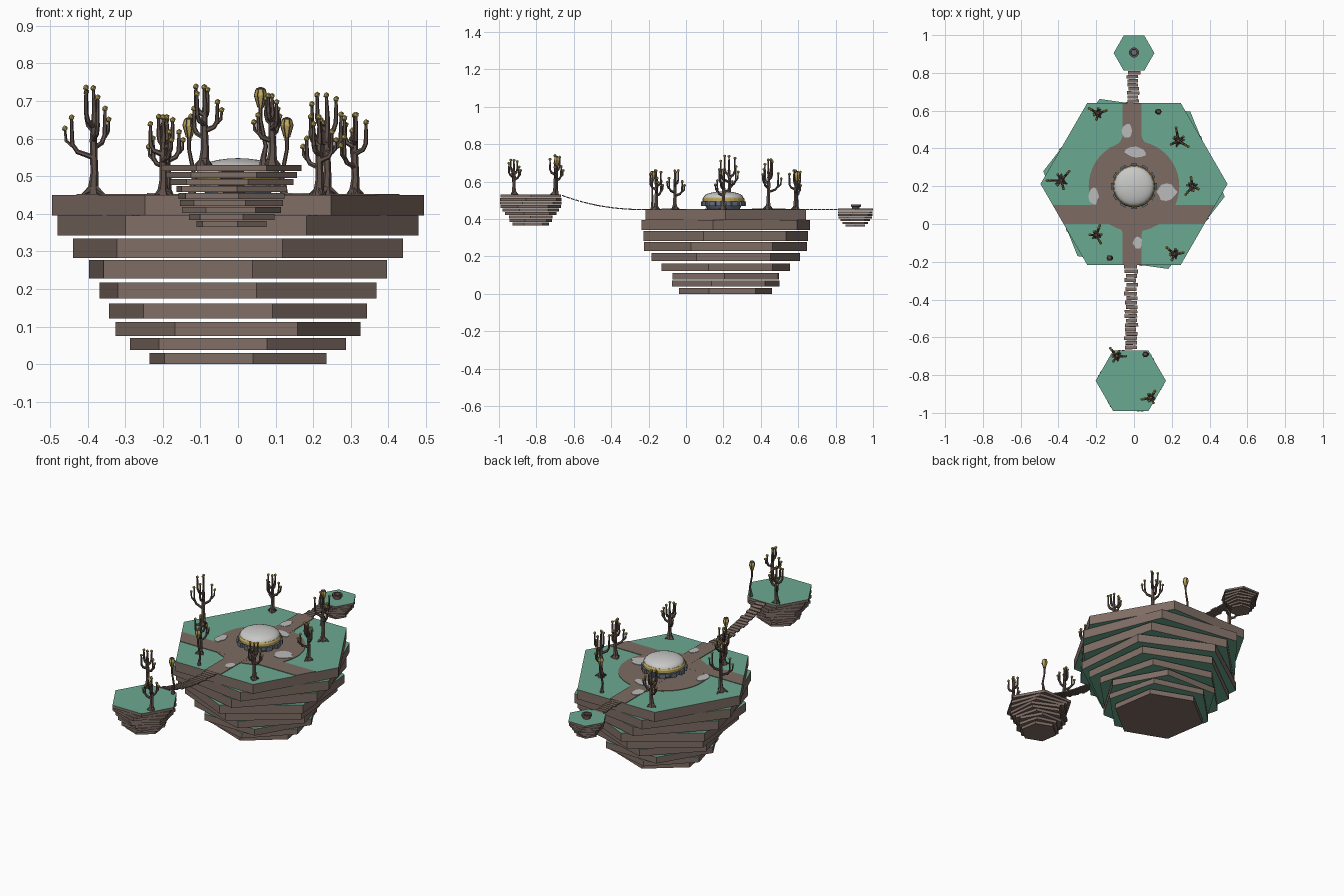
import bpy, bmesh, math, random
from mathutils import Vector, Matrix

if "Cube" in bpy.data.objects:
    bpy.data.objects.remove(bpy.data.objects["Cube"])
random.seed(4)

def material(name, rgb):
    m = bpy.data.materials.new(name)
    m.diffuse_color = (*rgb, 1)
    m.use_nodes = True
    m.node_tree.nodes["Principled BSDF"].inputs["Base Color"].default_value = m.diffuse_color
    return m

GREEN = material("grass green", (0.148, 0.40, 0.285))
ROCK = material("rock brown", (0.215, 0.155, 0.130))
PATH = material("path brown", (0.205, 0.150, 0.125))
WOOD = material("bark brown", (0.120, 0.085, 0.072))
GOLD = material("warm gold", (0.53, 0.40, 0.11))
SLATE = material("slate blue", (0.13, 0.16, 0.21))
STONE = material("pale stone", (0.50, 0.50, 0.50))
DOME = material("dome grey", (0.58, 0.58, 0.57))

def finish(name, bm, mats, smooth=False):
    me = bpy.data.meshes.new(name)
    bm.normal_update()
    bm.to_mesh(me)
    bm.free()
    for m in mats:
        me.materials.append(m)
    ob = bpy.data.objects.new(name, me)
    bpy.context.collection.objects.link(ob)
    if smooth:
        for o in bpy.context.selected_objects:
            o.select_set(False)
        ob.select_set(True)
        bpy.context.view_layer.objects.active = ob
        bpy.ops.object.shade_smooth_by_angle(angle=math.radians(35))
    return ob

def loft(bm, rings, mat=0, caps=(True, True)):
    """Skin between rings of points."""
    vs = [[bm.verts.new(p) for p in r] for r in rings]
    n = len(vs[0])
    faces = []
    for a, b in zip(vs, vs[1:]):
        for i in range(n):
            j = (i + 1) % n
            faces.append(bm.faces.new((a[i], a[j], b[j], b[i])))
    if caps[0]:
        faces.append(bm.faces.new(vs[0][::-1]))
    if caps[1]:
        faces.append(bm.faces.new(vs[-1]))
    for f in faces:
        f.material_index = mat
    return faces

def lathe(bm, profile, x, y, n=6, mat=0, turn=0):
    rings = [[(x + r * math.cos(turn + math.tau * i / n), y + r * math.sin(turn + math.tau * i / n), z)
              for i in range(n)] for r, z in profile]
    return loft(bm, rings, mat)

def tube(bm, pts, radii, n=6, mat=0):
    pts = [Vector(p) for p in pts]
    rings = []
    for i, p in enumerate(pts):
        d = pts[min(i + 1, len(pts) - 1)] - pts[max(i - 1, 0)]
        q = Vector((0, 0, 1)).rotation_difference(d.normalized())
        rings.append([p + q @ Vector((radii[i] * math.cos(math.tau * k / n),
                                      radii[i] * math.sin(math.tau * k / n), 0)) for k in range(n)])
    loft(bm, rings, mat)

def plate(bm, pts, z0, z1):
    area = sum(a[0] * b[1] - b[0] * a[1] for a, b in zip(pts, pts[1:] + pts[:1]))
    if area < 0:
        pts = pts[::-1]
    loft(bm, [[(x, y, z) for x, y in pts] for z in (z0, z1)])

def island(name, x, y, layers, green_layers):
    """Stack of turned hexagonal slabs: (z0, z1, radius, degrees)."""
    bm = bmesh.new()
    for k, (z0, z1, r, deg) in enumerate(layers):
        fs = lathe(bm, [(r, z0), (r, z1)], x, y, 6, 0, math.radians(deg))
        if k == 0 or green_layers:
            fs[-1].material_index = 1
        if green_layers and k < len(layers) - 1:
            fs[-2].material_index = 1
    finish(name, bm, [ROCK, GREEN])

# --- floating islands
TURNS = [0, -8, -15, -25, -23, -15, -1, -15, -21]
bottoms = [.395, .342, .283, .228, .175, .122, .075, .038, 0]
tops = [.45, .395, .335, .277, .218, .162, .112, .070, .03]
radii = [.495, .485, .455, .437, .40, .355, .326, .297, .252]
island("main_island", 0, .212, list(zip(bottoms, tops, radii, TURNS)), True)

def small_layers(z0, z1, rs, turns):
    step = (z1 - z0) / len(rs)
    return [(z1 - (k + 1) * step + .003, z1 - k * step, r, turns[k]) for k, r in enumerate(rs)]

island("front_island", -.017, -.83, small_layers(.362, .53,
       [.186, .176, .170, .162, .153, .142, .132, .118, .1], TURNS), False)
island("back_island", 0, .905, small_layers(.357, .455,
       [.108, .1, .096, .09, .08, .07, .06], TURNS), False)

# --- crossing paths with round plaza and rounded corners
bm = bmesh.new()
Z0, Z1 = .449, .4535
plate(bm, [(-.06, -.216), (.04, -.216), (.04, .64), (-.06, .64)], Z0, Z1)
plate(bm, [(-.372, 0), (.372, 0), (.429, .1), (-.429, .1)], Z0, Z1 - .0003)
plate(bm, [(.24 * math.cos(math.tau * i / 48), .2 + .24 * math.sin(math.tau * i / 48))
           for i in range(48)], Z0, Z1 - .0006)

def fillet(x, y, dx, dy):
    arc = [(x + dx * (1 - math.sin(t)), y + dy * (1 - math.cos(t)))
           for t in [math.pi / 2 * i / 6 for i in range(7)]]
    plate(bm, [(x, y)] + arc, Z0, Z1 - .0009)
for x, s in ((-.06, -1), (.04, 1)):
    fillet(x, .005, s * .06, -.065)
    fillet(x, .405, s * .08, .07)
finish("crossing_paths", bm, [PATH])

# --- pale worn patches on the path
bm = bmesh.new()
for x, y, a, b in [(-.035, .495, .028, .042), (.01, .38, .058, .028), (.172, .17, .055, .045),
                   (-.215, .145, .027, .046), (.02, -.1, .025, .035)]:
    pts = []
    for i in range(12):
        t, k = math.tau * i / 12, random.uniform(.8, 1.12)
        pts.append((x + a * k * math.cos(t), y + b * k * math.sin(t)))
    plate(bm, pts, .452, .4555)
finish("pale_path_patches", bm, [STONE])

# --- domed centrepiece
CX, CY = 0, .2
bm = bmesh.new()
lathe(bm, [(.085, .45), (.095, .468), (.112, .470), (.112, .490)], CX, CY, 24)
for i in range(12):
    t = math.tau * i / 12
    M = (Matrix.Translation((CX + .112 * math.cos(t), CY + .112 * math.sin(t), .480))
         @ Matrix.Rotation(t, 4, 'Z') @ Matrix.Diagonal((.018, .034, .024, 1)))
    bmesh.ops.create_cube(bm, size=1, matrix=M)
finish("gear_base", bm, [SLATE])
bm = bmesh.new()
lathe(bm, [(.108, .489), (.112, .495), (.112, .508), (.107, .516)], CX, CY, 24)
finish("gold_band", bm, [GOLD])
bm = bmesh.new()
lathe(bm, [(.106 * math.cos(t), .515 + .033 * math.sin(t))
           for t in [math.radians(a) for a in (0, 15, 30, 45, 60, 75, 87)]], CX, CY, 24)
finish("dome", bm, [DOME], True)

# --- branching trees with gold buds
# branches: direction degrees, start height, reach, top height (fractions of tree height)
BRANCHES = [(0, .42, .16, .78), (130, .34, .19, .70), (235, .50, .15, .88),
            (70, .58, .12, .93), (180, .62, .10, .97)]

def tree(name, x, y, z, h, turn):
    bm = bmesh.new()
    at = lambda px, py, pz: (x + px * h, y + py * h, z + pz * h)
    tube(bm, [at(0, 0, -.01), at(0, 0, .07), at(.01, 0, .2), at(0, .01, .5), at(.01, 0, .75), at(0, 0, .96)],
         [.02, .0135, .0105, .0095, .0065, .004])
    tips = [at(0, 0, .965)]
    # root toes
    for k in range(3):
        t = math.radians(turn + 120 * k + 40)
        c, s = math.cos(t), math.sin(t)
        tube(bm, [at(0, 0, .1), at(.05 * c, .05 * s, .04), at(.12 * c, .12 * s, 0)], [.007, .008, .003], 5)
    for deg, lo, out, hi in BRANCHES:
        t = math.radians(deg + turn)
        c, s = out * math.cos(t), out * math.sin(t)
        tube(bm, [at(0, 0, lo), at(.75 * c, .75 * s, lo + .05), at(c, s, lo + .12), at(c * 1.03, s * 1.03, hi)],
             [.0075, .0065, .006, .004])
        tips.append(at(c * 1.03, s * 1.03, hi))
        # side twig on the two lowest limbs
        if lo < .45:
            tube(bm, [at(c, s, lo + .1), at(c * 1.3, s * 1.3, lo + .15), at(c * 1.35, s * 1.35, hi - .1)],
                 [.005, .0045, .0035], 5)
            tips.append(at(c * 1.35, s * 1.35, hi - .1))
    for p in tips:
        ball = bmesh.ops.create_icosphere(bm, subdivisions=1, radius=.0085, matrix=Matrix.Translation(p))
        for f in {f for v in ball['verts'] for f in v.link_faces}:
            f.material_index = 1
    finish(name, bm, [WOOD, GOLD])

TREES = [(-.19, .585, .45, .215, 20), (.235, .44, .45, .275, -30), (-.385, .23, .45, .295, 50),
         (.31, .2, .45, .22, 100), (-.2, -.06, .45, .215, -60), (.215, -.16, .45, .215, 10),
         (-.09, -.7, .53, .215, 0), (.09, -.92, .53, .19, 60)]
for k, t in enumerate(TREES):
    tree(f"tree_{k + 1}", *t)

# --- lantern plants on bent stalks
def lantern(name, x, y, z, s):
    bm = bmesh.new()
    tube(bm, [(x - s * .008, y, z - .002), (x - s * .008, y, z + .02), (x - s * .014, y, z + .05),
              (x - s * .006, y, z + .09), (x, y, z + .12), (x, y, z + .156)],
         [.012, .008, .006, .0055, .005, .006])
    prof = [(.007, z + .153), (.0165, z + .185), (.0125, z + .200)]
    lathe(bm, prof, x, y, 6, 1)
    lathe(bm, [(.014, z + .199), (.011, z + .204), (.003, z + .207)], x, y, 6, 0)
    for i in range(6):
        t = math.tau * i / 6
        tube(bm, [(x + r * math.cos(t), y + r * math.sin(t), h) for r, h in prof], [.0014] * 3, 4)
    finish(name, bm, [WOOD, GOLD])

lantern("lantern_back", .13, .595, .45, 1)
lantern("lantern_left", -.13, -.18, .45, -1)
lantern("lantern_front", .06, -.69, .53, -1)

# --- plank bridges
def bridge(name, x, y0, y1, z0, z1, count, width):
    bm = bmesh.new()
    drop = z0 - z1
    for i in range(count):
        u = (i + .5) / count
        z = z1 + drop * (1 - u) ** 2.2
        slope = -2.2 * drop * (1 - u) ** 1.2 / (y1 - y0)
        M = (Matrix.Translation((x + random.uniform(-.005, .005), y0 + (y1 - y0) * u, z))
             @ Matrix.Rotation(math.atan(slope), 4, 'X')
             @ Matrix.Rotation(random.uniform(-.05, .05), 4, 'Z')
             @ Matrix.Diagonal((width * random.uniform(.88, 1.08), (y1 - y0) / count * .82, .006, 1)))
        bmesh.ops.create_cube(bm, size=1, matrix=M)
    finish(name, bm, [PATH])

bridge("front_bridge", -.015, -.665, -.215, .527, .45, 19, .066)
bridge("back_bridge", -.004, .64, .812, .45, .45, 8, .062)

# --- little well on the back island
bm = bmesh.new()
lathe(bm, [(.015, .462), (.017, .4785), (.027, .4785), (.027, .466), (.020, .464), (.021, .454)], 0, .908, 12)
bmesh.ops.recalc_face_normals(bm, faces=bm.faces)
finish("well", bm, [WOOD])
bm = bmesh.new()
lathe(bm, [(.0155, .460), (.0155, .466)], 0, .908, 12)
finish("well_water", bm, [SLATE])
